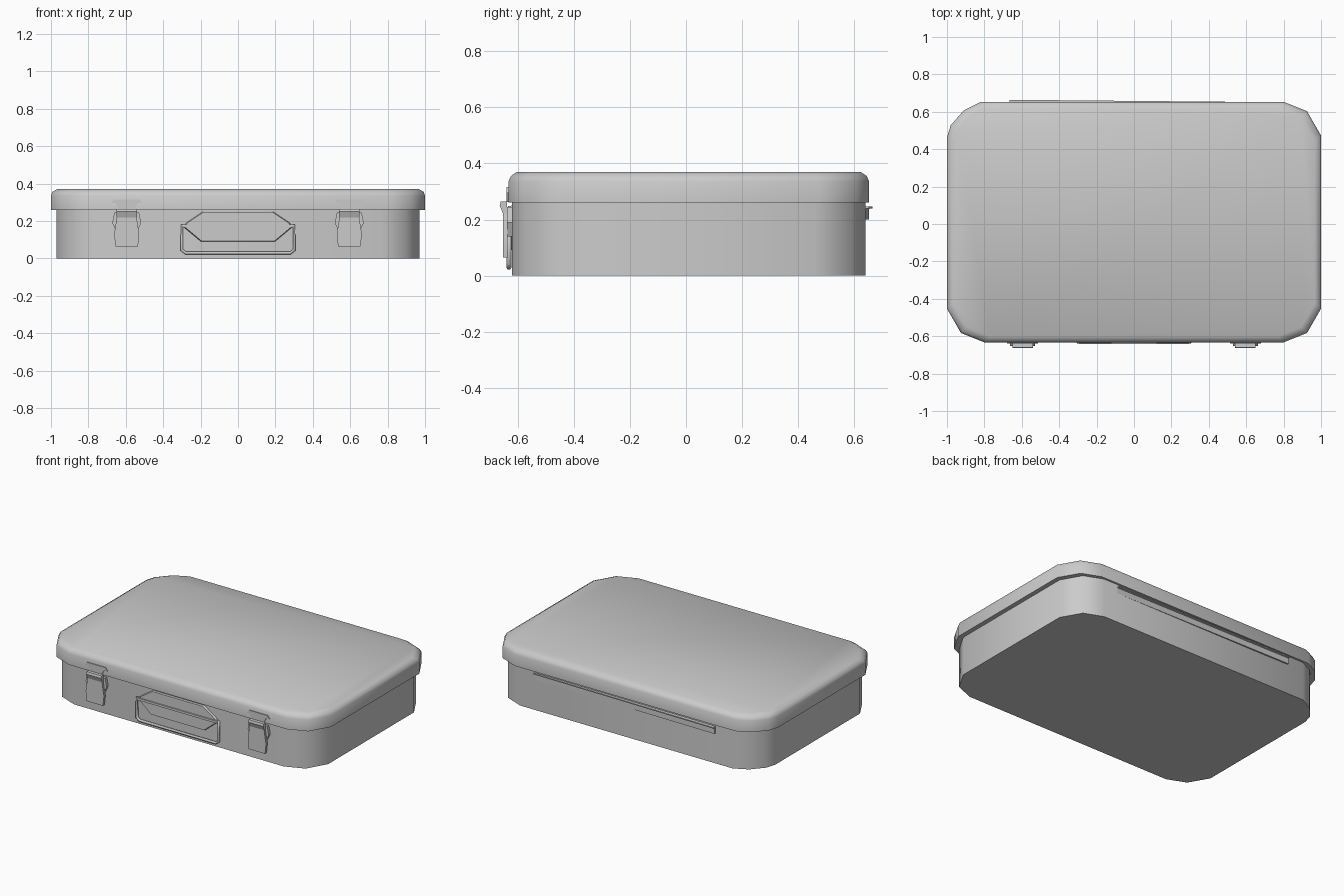
import bpy, bmesh, math
from mathutils import Vector

if "Cube" in bpy.data.objects:
    bpy.data.objects.remove(bpy.data.objects["Cube"])

YC = 0.01  # the shell sits slightly behind the origin


def finish(bm, name, angle=40):
    bmesh.ops.recalc_face_normals(bm, faces=bm.faces)
    me = bpy.data.meshes.new(name)
    bm.to_mesh(me)
    bm.free()
    ob = bpy.data.objects.new(name, me)
    bpy.context.collection.objects.link(ob)
    bpy.ops.object.select_all(action='DESELECT')
    ob.select_set(True)
    bpy.context.view_layer.objects.active = ob
    bpy.ops.object.shade_smooth_by_angle(angle=math.radians(angle))
    return ob


def outline(hx, hy):
    # clipped rectangle, corner offsets measured inward from each corner
    two = [(0, 0.18), (0.075, 0.05), (0.20, 0)]
    three = [(0, 0.19), (0.02, 0.125), (0.09, 0.045), (0.18, 0)]
    pts = []
    for sx, sy, c, rev in ((1, 1, two, False), (-1, 1, three, True),
                           (-1, -1, two, False), (1, -1, two, True)):
        for dx, dy in (reversed(c) if rev else c):
            pts.append((sx * (hx - dx), YC + sy * (hy - dy)))
    return pts


def loft(name, rings, angle=40):
    bm = bmesh.new()
    loops = [[bm.verts.new((x, y, z)) for x, y in outline(hx, hy)]
             for hx, hy, z in rings]
    n = len(loops[0])
    for a, b in zip(loops, loops[1:]):
        for i in range(n):
            j = (i + 1) % n
            bm.faces.new((a[i], a[j], b[j], b[i]))
    bm.faces.new(loops[0])
    bm.faces.new(loops[-1])
    return finish(bm, name, angle)


def plate(name, pts, y_back, y_front, cx=0, shrink=1.0):
    # extrude an x-z polygon toward the front, optionally tapering the face
    bm = bmesh.new()
    mz = sum(p[1] for p in pts) / len(pts)
    back = [bm.verts.new((cx + x, y_back, z)) for x, z in pts]
    front = [bm.verts.new((cx + x * shrink, y_front, mz + (z - mz) * shrink))
             for x, z in pts]
    n = len(pts)
    for i in range(n):
        j = (i + 1) % n
        bm.faces.new((back[i], back[j], front[j], front[i]))
    bm.faces.new(back)
    bm.faces.new(front)
    return finish(bm, name, 25)


def side_strip(name, profile, half_w, cx=0):
    # extrude a y-z polygon along x
    bm = bmesh.new()
    l = [bm.verts.new((cx - half_w, y, z)) for y, z in profile]
    r = [bm.verts.new((cx + half_w, y, z)) for y, z in profile]
    n = len(profile)
    for i in range(n):
        j = (i + 1) % n
        bm.faces.new((l[i], l[j], r[j], r[i]))
    bm.faces.new(l)
    bm.faces.new(r)
    return finish(bm, name, 25)


# Case shells
loft("lower_shell", [(0.97, 0.63, 0), (0.97, 0.63, 0.265)])
loft("lid", [(1.0, 0.643, 0.26), (1.0, 0.643, 0.335),
             (0.993, 0.634, 0.355), (0.968, 0.612, 0.37)])

# Latches: lid catch, mounting plate, lever and hook
for s, side in ((-1, "left"), (1, "right")):
    cx = s * 0.595
    plate(side + "_latch_catch", [(-0.04, 0.262), (0.04, 0.262), (0.06, 0.295),
          (0.083, 0.295), (0.068, 0.316), (-0.068, 0.316), (-0.083, 0.295),
          (-0.06, 0.295)], -0.625, -0.639, cx)
    plate(side + "_latch_plate", [(-0.055, 0.14), (0.055, 0.14), (0.077, 0.19),
          (0.066, 0.245), (-0.066, 0.245), (-0.077, 0.19)], -0.615, -0.638, cx)
    plate(side + "_latch_lever", [(-0.06, 0.065), (0.06, 0.065), (0.067, 0.13),
          (0.052, 0.225), (-0.052, 0.225), (-0.067, 0.13)], -0.636, -0.652, cx)
    side_strip(side + "_latch_hook", [(-0.638, 0.22), (-0.652, 0.22),
               (-0.664, 0.25), (-0.66, 0.265), (-0.638, 0.265)], 0.055, cx)

# Handle backing plate
plate("handle_plate", [(-0.20, 0.09), (0.20, 0.09), (0.29, 0.165),
      (0.28, 0.19), (0.19, 0.25), (-0.19, 0.25), (-0.28, 0.19),
      (-0.29, 0.165)], -0.615, -0.634, shrink=0.97)
side_strip("handle_hinge_bar", [(-0.62, 0.165), (-0.641, 0.165),
           (-0.641, 0.18), (-0.62, 0.18)], 0.295)

# Handle bail: closed wire loop
cu = bpy.data.curves.new("handle_loop", 'CURVE')
cu.dimensions = '3D'
cu.bevel_depth = 0.009
cu.bevel_resolution = 1
sp = cu.splines.new('POLY')
path = [(-0.30, 0.175), (-0.30, 0.045), (-0.28, 0.029), (0.28, 0.029),
        (0.30, 0.045), (0.30, 0.175)]
sp.points.add(len(path) - 1)
for p, (x, z) in zip(sp.points, path):
    p.co = (x, -0.631, z, 1)
sp.use_cyclic_u = True
bpy.context.collection.objects.link(bpy.data.objects.new("handle_loop", cu))

# Rear hinge strip, slightly skewed
hinge = side_strip("rear_hinge", [(0.636, 0.2), (0.646, 0.2), (0.646, 0.238),
                   (0.658, 0.24), (0.658, 0.247), (0.636, 0.247)], 0.665)
for v in hinge.data.vertices:
    v.co.y -= v.co.x * 0.009
